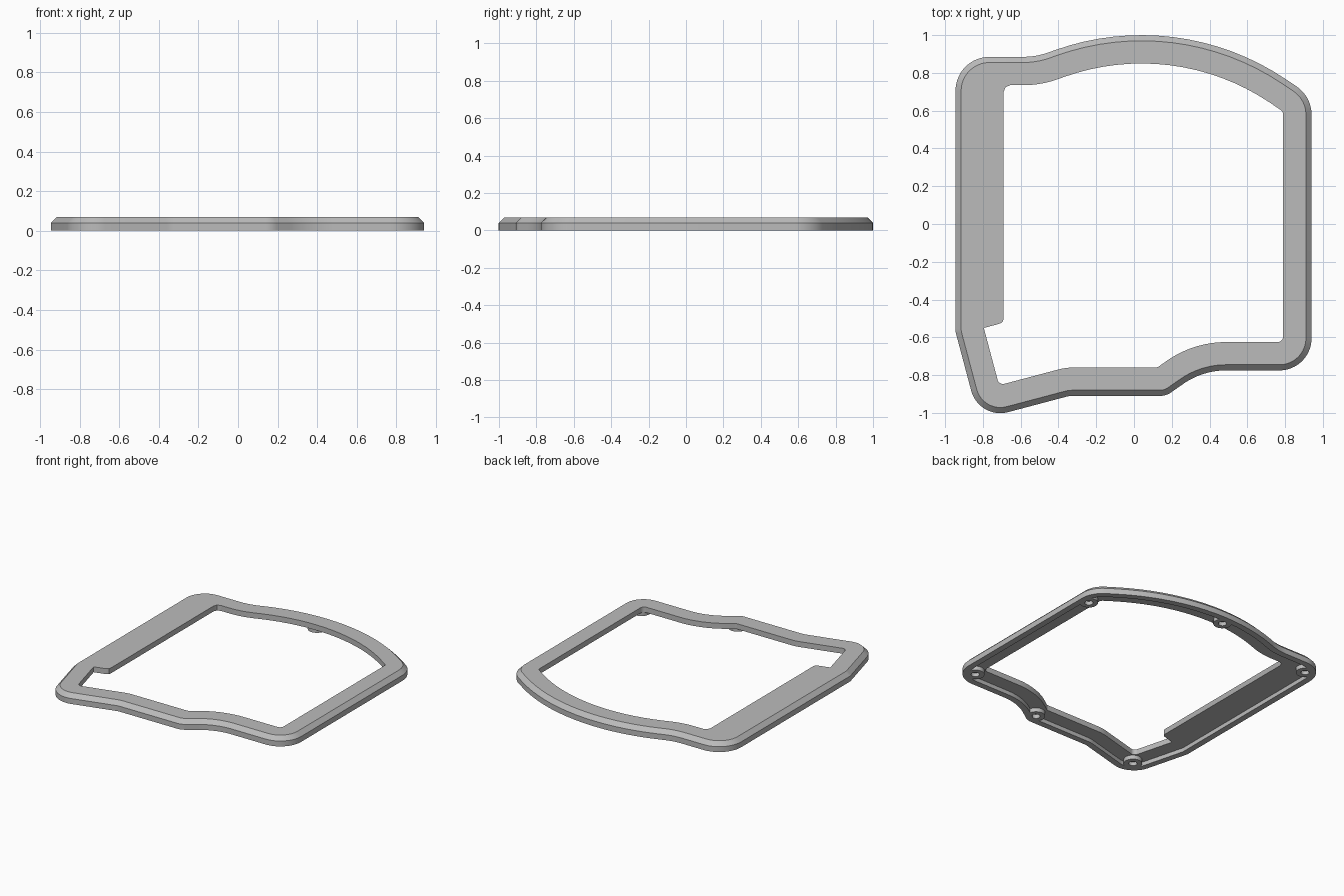
import bpy
import bmesh
from math import cos, sin, pi, tan, radians
from mathutils import Vector

cube = bpy.data.objects.get("Cube")
if cube:
    bpy.data.objects.remove(cube, do_unlink=True)

# Single grey plastic
GREY = (0.5, 0.5, 0.5, 1.0)
grey = bpy.data.materials.new("grey_plastic")
grey.use_nodes = True
grey.diffuse_color = GREY
grey.node_tree.nodes["Principled BSDF"].inputs["Base Color"].default_value = GREY

TOP, SHOULDER, PLATE = 0.07, 0.04, 0.03
BAND, CHAMFER, RIM = 0.15, 0.03, 0.045
STEPS = 16

# Outer outline, counter-clockwise: corner x, y and fillet radius
CORNERS = [
    (-0.945, -0.57, 0.10), (-0.821, -1.037, 0.16), (-0.342, -0.91, 0.15),
    (0.17, -0.91, 0.10), (0.363, -0.775, 0.40), (0.94, -0.775, 0.17),
    (0.94, 0.675, 0.18), (0.229, 1.152, 1.366), (-0.518, 0.885, 0.40),
    (-0.945, 0.885, 0.18),
]


def outline(inset):
    """Filleted outline moved inward; every inset has the same point count."""
    points = []
    count = len(CORNERS)
    for i, (x, y, radius) in enumerate(CORNERS):
        here = Vector((x, y))
        a = (here - Vector(CORNERS[i - 1][:2])).normalized()
        b = (Vector(CORNERS[(i + 1) % count][:2]) - here).normalized()
        turn = a.x * b.y - a.y * b.x
        side = 1 if turn > 0 else -1
        normal = Vector((-a.y, a.x)) + Vector((-b.y, b.x))
        unit = normal / (1 + a.dot(b))      # reaches one unit from both edges
        radius = max(radius - side * inset, 0.03)
        centre = here + unit * (inset + side * radius)
        start = Vector((a.y, -a.x)) * side * radius
        sweep = a.angle(b) * side
        for k in range(STEPS + 1):
            t = sweep * k / STEPS
            points.append(centre + Vector((start.x * cos(t) - start.y * sin(t),
                                           start.x * sin(t) + start.y * cos(t))))
    return points


def circle(centre, radius, sides=32):
    return [Vector((centre[0] + radius * cos(2 * pi * k / sides),
                    centre[1] + radius * sin(2 * pi * k / sides)))
            for k in range(sides)]


def make_part(name, loops, closed=False, caps=False):
    """Bridge a series of (points, z) loops into a mesh."""
    bm = bmesh.new()
    rings = [[bm.verts.new((p[0], p[1], z)) for p in pts] for pts, z in loops]
    pairs = list(zip(rings, rings[1:]))
    if closed:
        pairs.append((rings[-1], rings[0]))
    for low, high in pairs:
        for j in range(len(low)):
            n = (j + 1) % len(low)
            bm.faces.new((low[j], low[n], high[n], high[j]))
    if caps:
        bm.faces.new(rings[0])
        bm.faces.new(rings[-1])
    bmesh.ops.recalc_face_normals(bm, faces=bm.faces)
    mesh = bpy.data.meshes.new(name)
    bm.to_mesh(mesh)
    bm.free()
    mesh.materials.append(grey)
    obj = bpy.data.objects.new(name, mesh)
    bpy.context.collection.objects.link(obj)
    bpy.ops.object.select_all(action='DESELECT')
    obj.select_set(True)
    bpy.context.view_layer.objects.active = obj
    bpy.ops.object.shade_smooth_by_angle(angle=radians(30))
    return obj


# Frame: chamfered outside, hollowed underneath behind a rim
section = [(0, 0), (0, SHOULDER), (CHAMFER, TOP), (BAND, TOP),
           (BAND, PLATE), (RIM, PLATE), (RIM, 0)]
make_part("frame", [(outline(d), z) for d, z in section], closed=True)

# Wide shelf along the right side, ending in a notch at the front
EDGE, WALL, BACK = -0.69, -0.945 + BAND, 0.885 - BAND
shelf = [(WALL, -0.55), (-0.725, -0.532), (-0.705, -0.525), (-0.694, -0.515),
         (EDGE, -0.5), (EDGE, BACK - 0.035), (-0.68, BACK - 0.01),
         (-0.655, BACK), (WALL, BACK)]
make_part("side_shelf", [(shelf, PLATE), (shelf, TOP)], caps=True)

# Screw bosses on the underside
BOSSES = {
    "back_left": (0.865, 0.56), "back_middle": (0.0, 0.922),
    "back_right": (-0.845, 0.775), "front_right": (-0.745, -0.9),
    "front_middle": (0.16, -0.832), "front_left": (0.83, -0.665),
}
for place, spot in BOSSES.items():
    rings = [(0.062, PLATE), (0.062, 0), (0.028, 0), (0.028, PLATE - 0.002)]
    make_part("screw_boss_" + place, [(circle(spot, r), z) for r, z in rings], caps=True)
